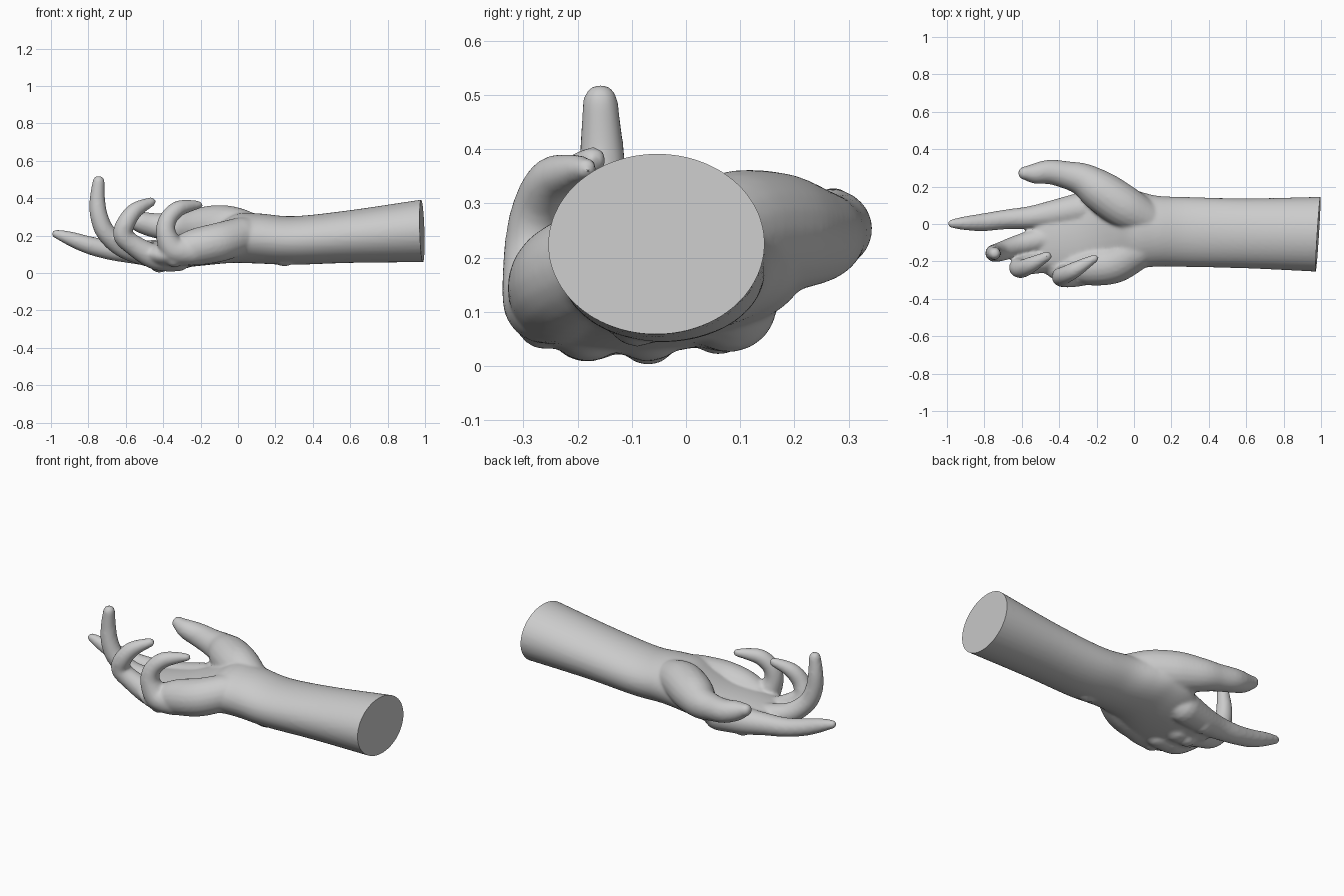
import bpy, bmesh, math
from mathutils import Vector, Matrix

if "Cube" in bpy.data.objects:
    bpy.data.objects.remove(bpy.data.objects["Cube"])

skin = bpy.data.materials.new("plain grey")
skin.diffuse_color = (0.6, 0.6, 0.6, 1)
skin.use_nodes = True
skin.node_tree.nodes["Principled BSDF"].inputs["Base Color"].default_value = skin.diffuse_color


def spline(rows, steps):
    """Smooth curve through rows of equal-length numbers."""
    rows = [Vector(r) for r in rows]
    out = []
    for i in range(len(rows) - 1):
        a, b = rows[max(i - 1, 0)], rows[i]
        c, d = rows[i + 1], rows[min(i + 2, len(rows) - 1)]
        for k in range(steps):
            t = k / steps
            out.append(0.5 * (2 * b + (c - a) * t + (2 * a - 5 * b + 4 * c - d) * t * t
                              + (3 * b - a - 3 * c + d) * t ** 3))
    out.append(rows[-1])
    return out


def skin_rings(bm, rings):
    """Join rings of points into a closed tube."""
    loops = [[bm.verts.new(p) for p in ring] for ring in rings]
    n = len(loops[0])
    for a, b in zip(loops, loops[1:]):
        for i in range(n):
            bm.faces.new((a[i], a[(i + 1) % n], b[(i + 1) % n], b[i]))
    bm.faces.new(loops[0][::-1])
    bm.faces.new(loops[-1])


def finger(bm, rows, n=20):
    """Round tube with domed ends; rows are x, y, z, radius."""
    pts = spline([r + (0,) for r in rows], 8)
    pos = [Vector(p[:3]) for p in pts]
    rad = [p[3] for p in pts]
    tans = [(pos[min(i + 1, len(pos) - 1)] - pos[max(i - 1, 0)]).normalized()
            for i in range(len(pos))]
    dome = [math.radians(a) for a in (85, 65, 45, 22)]
    stations = [(pos[0] - tans[0] * rad[0] * math.sin(a), tans[0], rad[0] * math.cos(a)) for a in dome]
    stations += list(zip(pos, tans, rad))
    stations += [(pos[-1] + tans[-1] * rad[-1] * math.sin(a), tans[-1], rad[-1] * math.cos(a))
                 for a in reversed(dome)]
    side = tans[0].orthogonal().normalized()
    rings = []
    for p, t, r in stations:
        side = (side - t * side.dot(t)).normalized()
        up = t.cross(side)
        rings.append([p + r * (math.cos(a) * side + math.sin(a) * up)
                      for a in (2 * math.pi * k / n for k in range(n))])
    skin_rings(bm, rings)


def arm(bm, rows, n=40):
    """Elliptic sections along x; rows are x, y, z, half width, half height, tilt."""
    rings = []
    for x, y, z, ry, rz, tilt in spline(rows, 6):
        ring = []
        for k in range(n):
            a = 2 * math.pi * k / n
            u, v = ry * math.cos(a), rz * math.sin(a)
            ring.append(Vector((x, y + u * math.cos(tilt) - v * math.sin(tilt),
                                z + u * math.sin(tilt) + v * math.cos(tilt))))
        rings.append(ring)
    skin_rings(bm, rings)


bm = bmesh.new()
# forearm, wrist and palm slab
arm(bm, [(1.08, -.055, .230, .204, .171, 0), (.98, -.055, .225, .200, .167, 0),
         (.60, -.050, .195, .187, .141, 0), (.30, -.043, .174, .187, .130, 0),
         (.12, -.038, .184, .190, .134, 0), (.00, -.030, .186, .215, .132, .05),
         (-.10, -.030, .160, .245, .108, .12), (-.20, -.050, .130, .260, .088, .10),
         (-.30, -.080, .110, .245, .080, .06), (-.40, -.090, .098, .220, .076, .03),
         (-.48, -.080, .100, .180, .064, 0), (-.53, -.060, .102, .120, .045, 0)])
# heel of the hand and wrist bone
finger(bm, [(.02, -.14, .20, .10), (-.10, -.21, .165, .105), (-.22, -.23, .14, .10), (-.30, -.23, .12, .085)])
finger(bm, [(.30, -.09, .115, .05), (.25, -.09, .090, .055), (.20, -.09, .105, .05)])
# thumb with its fleshy base
finger(bm, [(.06, .03, .225, .10), (-.05, .09, .245, .115), (-.17, .17, .245, .112), (-.27, .235, .24, .090),
            (-.36, .262, .245, .074), (-.45, .278, .255, .066), (-.53, .270, .275, .055), (-.585, .272, .295, .036)])
# index finger
finger(bm, [(-.28, .08, .115, .090), (-.42, .055, .105, .076), (-.55, .035, .110, .062), (-.68, .025, .122, .053),
            (-.80, .010, .150, .048), (-.90, .004, .185, .038), (-.972, .002, .209, .024)])
# middle finger
finger(bm, [(-.36, -.07, .085, .078), (-.50, -.085, .105, .066), (-.62, -.115, .142, .057), (-.705, -.145, .215, .052),
            (-.742, -.155, .300, .048), (-.752, -.155, .390, .042), (-.745, -.158, .488, .033)])
# ring finger
finger(bm, [(-.32, -.18, .080, .072), (-.44, -.19, .085, .068), (-.56, -.215, .150, .056), (-.615, -.232, .205, .053),
            (-.595, -.238, .275, .049), (-.545, -.215, .338, .042), (-.465, -.172, .380, .026)])
# little finger
finger(bm, [(-.24, -.25, .115, .075), (-.34, -.268, .125, .072), (-.385, -.282, .210, .055), (-.375, -.275, .285, .048),
            (-.325, -.250, .340, .044), (-.265, -.215, .358, .034), (-.210, -.184, .364, .022)])
# knuckles on the back of the hand
for x, y, z, r in [(-.42, .06, .075, .055), (-.42, -.07, .056, .055), (-.40, -.17, .064, .055), (-.34, -.26, .085, .055)]:
    bmesh.ops.create_uvsphere(bm, u_segments=20, v_segments=12, radius=r, matrix=Matrix.Translation((x, y, z)))
bmesh.ops.recalc_face_normals(bm, faces=bm.faces)
mesh = bpy.data.meshes.new("hand_and_forearm")
bm.to_mesh(mesh)
bm.free()
hand = bpy.data.objects.new("hand_and_forearm", mesh)
bpy.context.collection.objects.link(hand)

# fuse the parts into one soft skin
fuse = hand.modifiers.new("fuse", "REMESH")
fuse.mode = "VOXEL"
fuse.voxel_size = 0.009
soft = hand.modifiers.new("soften", "SMOOTH")
soft.factor = 0.5
soft.iterations = 9
deps = bpy.context.evaluated_depsgraph_get()
fused = bpy.data.meshes.new_from_object(hand.evaluated_get(deps))
hand.modifiers.clear()
hand.data = fused

# flat cut at the end of the forearm
bm = bmesh.new()
bm.from_mesh(fused)
cut = bmesh.ops.bisect_plane(bm, geom=bm.verts[:] + bm.edges[:] + bm.faces[:], plane_co=(.984, -.055, .225),
                             plane_no=(1, -.063, .03), clear_outer=True)
rim = [e for e in cut["geom_cut"] if isinstance(e, bmesh.types.BMEdge)]
bmesh.ops.contextual_create(bm, geom=rim)
bmesh.ops.recalc_face_normals(bm, faces=bm.faces)
bm.to_mesh(fused)
bm.free()
fused.materials.clear()
fused.materials.append(skin)

bpy.context.view_layer.objects.active = hand
hand.select_set(True)
bpy.ops.object.shade_smooth_by_angle(angle=math.radians(40))
